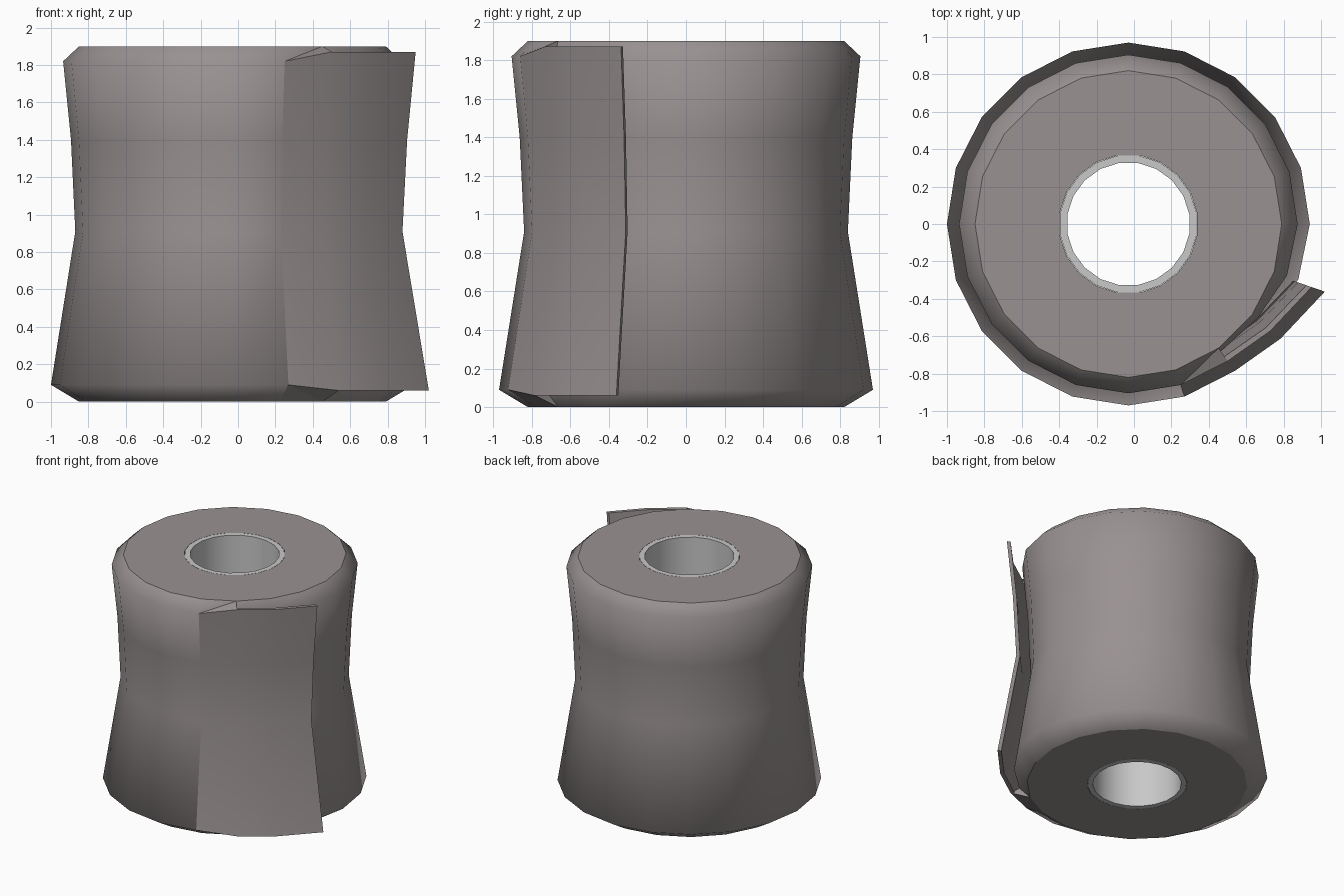
import bpy, bmesh
from math import cos, sin, radians

cube = bpy.data.objects.get("Cube")
if cube:
    bpy.data.objects.remove(cube)

CX = -0.03       # the roll sits a little off centre, balancing the loose flap
SIDES = 20
HEIGHT = 1.9


def material(name, rgb):
    m = bpy.data.materials.new(name)
    m.use_nodes = True
    color = (*rgb, 1.0)
    m.diffuse_color = color
    m.node_tree.nodes["Principled BSDF"].inputs["Base Color"].default_value = color
    return m


def polar(r, deg, z):
    return (CX + r * cos(radians(deg)), r * sin(radians(deg)), z)


def finish(bm, name, mat):
    bmesh.ops.recalc_face_normals(bm, faces=bm.faces)
    mesh = bpy.data.meshes.new(name)
    bm.to_mesh(mesh)
    bm.free()
    mesh.materials.append(mat)
    obj = bpy.data.objects.new(name, mesh)
    bpy.context.collection.objects.link(obj)
    return obj


def bridge(bm, a, b, flat=(), closed=True):
    """Quads between two vertex loops; segments listed in flat stay faceted."""
    n = len(a)
    for i in range(n if closed else n - 1):
        j = (i + 1) % n
        f = bm.faces.new((a[i], a[j], b[j], b[i]))
        f.smooth = i not in flat


def lathe(name, profile, mat, flat, radius=lambda r, k: r, offset=lambda r: 0):
    """Closed ring profile revolved around the roll axis."""
    bm = bmesh.new()
    step = 360 / SIDES
    cols = [[bm.verts.new(polar(radius(r, k), k * step + offset(r), z))
             for r, z in profile] for k in range(SIDES)]
    for k in range(SIDES):
        bridge(bm, cols[k], cols[(k + 1) % SIDES], flat)
    return finish(bm, name, mat)


paper = material("warm grey paper", (0.32, 0.285, 0.285))
card = material("light grey card", (0.58, 0.58, 0.58))

# Wound paper: pinched waist, rounded rims, tucked in under the loose flap
CAP = 0.82
tuck = {17: 0.93, 18: 0.945, 19: 0.985}


def paper_radius(r, k):
    return r * tuck.get(k, 1) if r > CAP else r


body = [(0.372, 0), (CAP, 0), (0.97, 0.09), (0.84, 0.91), (0.863, 1.4),
        (0.905, 1.82), (CAP, HEIGHT), (0.372, HEIGHT)]
lathe("paper_roll", body, paper, (0, 6), paper_radius,
      lambda r: 9 if r < 0.5 else 0)

# Card core
core = [(0.33, 0), (0.37, 0), (0.37, HEIGHT), (0.33, HEIGHT)]
lathe("card_core", core, card, (0, 2), offset=lambda r: 9)

# Loose flap: sheet peeling away from the roll
bm = bmesh.new()
flap_radii = (0.97, 0.84, 0.863, 0.905)
columns = []
for i, (deg, scale) in enumerate([(-72, 1), (-54, 1), (-37, 1.05), (-19, 1.145)]):
    heights = (0.09 if i == 0 else 0.06, 0.91, 1.4, 1.82 if i == 0 else 1.87)
    levels = list(zip(flap_radii, heights))
    outer = [bm.verts.new(polar(r * scale, deg, z)) for r, z in levels]
    inner = [bm.verts.new(polar(r * scale - 0.03, deg, z)) for r, z in levels]
    columns.append(outer + inner[::-1])
for a, b in zip(columns, columns[1:]):
    bridge(bm, a, b, flat=(3, 7))
for col in (columns[0], columns[-1]):
    for i in range(3):
        bm.faces.new((col[i], col[i + 1], col[6 - i], col[7 - i]))
finish(bm, "loose_flap", paper)

# Shoulders joining the flap's root to the rims of the roll
for name, rim_z, base_z, tip_z, r in (("top_shoulder", HEIGHT, 1.82, 1.87, 0.905),
                                      ("bottom_shoulder", 0, 0.09, 0.06, 0.97)):
    bm = bmesh.new()
    a, b = (bm.verts.new(polar(CAP, d, rim_z)) for d in (-72, -54))
    c = bm.verts.new(polar(r, -54, tip_z))
    d = bm.verts.new(polar(r, -72, base_z))
    e = bm.verts.new(polar(r * tuck[17], -54, base_z))
    for tri in ((a, b, d), (b, c, d), (b, e, c), (a, d, e), (a, e, b), (d, c, e)):
        bm.faces.new(tri)
    finish(bm, name, paper)
